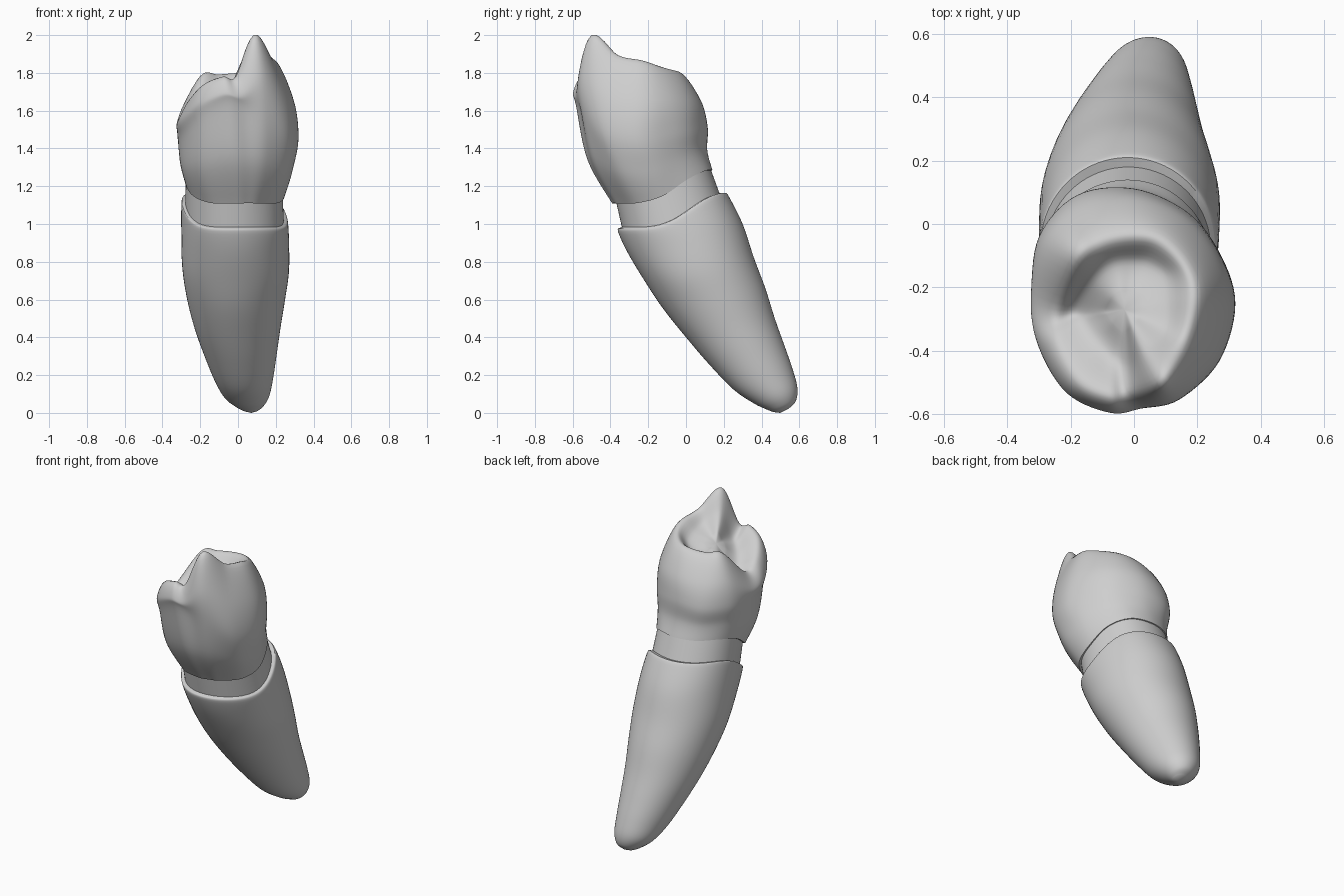
import bpy
import bmesh
import math
from mathutils import Vector

cube = bpy.data.objects.get("Cube")
if cube:
    bpy.data.objects.remove(cube, do_unlink=True)

grey = bpy.data.materials.new("plain_grey")
grey.use_nodes = True
COLOUR = (0.62, 0.62, 0.62, 1)
grey.diffuse_color = COLOUR
grey.node_tree.nodes["Principled BSDF"].inputs["Base Color"].default_value = COLOUR


def spline(points, steps, closed):
    """Smooth curve through the points."""
    n = len(points)
    pick = (lambda i: points[i % n]) if closed else (lambda i: points[max(0, min(n - 1, i))])
    out = []
    for i in range(n if closed else n - 1):
        a, b, c, d = (pick(i + k) for k in (-1, 0, 1, 2))
        for s in range(steps):
            t = s / steps
            out.append(0.5 * (2 * b + (c - a) * t + (2 * a - 5 * b + 4 * c - d) * t**2
                              + (3 * b - a - 3 * c + d) * t**3))
    if not closed:
        out.append(points[-1].copy())
    return out


def oval(front, back, x_range, wave, angles):
    """Tilted oval ring between a front and a back point, each (y, z).
    Wave bends the rim and turns its low point toward +x."""
    ring = []
    for a in angles:
        v = (math.cos(a) + 1) / 2
        t = (math.sin(a) + 1) / 2
        u = math.sin(a - 10 * wave)
        ring.append(Vector((x_range[0] + (x_range[1] - x_range[0]) * v,
                            front[0] + (back[0] - front[0]) * t,
                            front[1] + (back[1] - front[1]) * (u + 1) / 2
                            + wave * math.sin(math.pi * u))))
    return ring


def loft(name, rings, around, along, lip=0, tip=None):
    """Skin the rings; lip folds the first one inward, tip closes the last."""
    rings = [spline(r, around, True) for r in rings]
    columns = [spline(list(c), along, False) for c in zip(*rings)]
    rows = [list(r) for r in zip(*columns)]
    if lip:
        centre = sum(rows[0], Vector()) / len(rows[0])
        rows.insert(0, [p.lerp(centre, lip) for p in rows[0]])
    bm = bmesh.new()
    grid = [[bm.verts.new(p) for p in row] for row in rows]
    n = len(grid[0])
    for low, high in zip(grid, grid[1:]):
        for i in range(n):
            j = (i + 1) % n
            bm.faces.new((low[i], low[j], high[j], high[i]))
    if tip:
        end = bm.verts.new(tip)
        for i in range(n):
            bm.faces.new((grid[-1][i], grid[-1][(i + 1) % n], end))
    bmesh.ops.recalc_face_normals(bm, faces=bm.faces)
    mesh = bpy.data.meshes.new(name)
    bm.to_mesh(mesh)
    bm.free()
    mesh.materials.append(grey)
    obj = bpy.data.objects.new(name, mesh)
    bpy.context.collection.objects.link(obj)
    bpy.ops.object.select_all(action='DESELECT')
    obj.select_set(True)
    bpy.context.view_layer.objects.active = obj
    bpy.ops.object.shade_smooth_by_angle(angle=math.radians(50))
    return obj


# Root: tilted ovals shrinking toward the leaning tip
circle = [math.tau * i / 24 for i in range(24)]
root_rows = [
    ((-.35, .98), (.21, 1.165), (-.295, .255), .03),
    ((-.36, .96), (.23, 1.14), (-.30, .265), .03),
    ((-.31, .85), (.30, 1.0), (-.30, .27), .015),
    ((-.22, .70), (.36, .82), (-.295, .27), .01),
    ((-.12, .55), (.42, .66), (-.27, .25), 0),
    ((0, .40), (.47, .50), (-.23, .225), 0),
    ((.12, .26), (.52, .36), (-.18, .205), 0),
    ((.25, .125), (.565, .23), (-.125, .185), 0),
    ((.36, .05), (.59, .13), (-.075, .165), 0),
    ((.43, .017), (.58, .06), (-.015, .135), 0),
    ((.465, .004), (.54, .02), (.03, .105), 0),
]
loft("root", [oval(*r, circle) for r in root_rows], 3, 5, lip=.15, tip=(.07, .5, 0))

# Neck: narrow band between root and crown
neck_rows = [((-.375, 1.14), (.12, 1.32), (-.275, .235), .03),
             ((-.325, .92), (.20, 1.10), (-.28, .245), .03)]
loft("neck", [oval(*r, circle) for r in neck_rows], 3, 4)

# Crown: control points run anticlockwise from the +x side
turns = [math.radians(a) for a in (0, 30, 60, 90, 120, 150, 180, 210, 240, 270, 285, 300, 330)]
base = oval((-.39, 1.11), (.14, 1.285), (-.285, .245), .03, turns)
widest = [Vector(p) for p in (
    (.32, -.25, 1.45), (.27, -.09, 1.48), (.17, .035, 1.5), (0, .11, 1.52), (-.18, .09, 1.5),
    (-.30, -.04, 1.5), (-.32, -.22, 1.47), (-.285, -.38, 1.47), (-.2, -.52, 1.55),
    (-.06, -.58, 1.62), (.04, -.56, 1.6), (.15, -.54, 1.58), (.27, -.43, 1.48))]
crest = [Vector(p) for p in (
    (.2, -.23, 1.86), (.17, -.13, 1.83), (.09, -.05, 1.81), (0, -.03, 1.8), (-.11, -.05, 1.79),
    (-.19, -.11, 1.79), (-.25, -.27, 1.62), (-.25, -.37, 1.66), (-.18, -.49, 1.74),
    (-.08, -.54, 1.78), (-.01, -.535, 1.78), (.09, -.5, 2.0), (.17, -.37, 1.89))]
basin = [Vector(p) for p in (
    (.11, -.24, 1.8), (.1, -.17, 1.77), (.05, -.13, 1.74), (0, -.12, 1.73), (-.07, -.13, 1.73),
    (-.13, -.18, 1.7), (-.18, -.27, 1.61), (-.16, -.31, 1.63), (-.12, -.37, 1.67),
    (-.07, -.42, 1.7), (-.02, -.44, 1.74), (.03, -.4, 1.88), (.1, -.33, 1.83))]
pit = Vector((-.03, -.27, 1.75))


def between(low, high, t, push, front_push):
    """Ring between two others, swollen outward, more so at the front."""
    ring = []
    for a, b in zip(low, high):
        p = a.lerp(b, t)
        out = Vector((p.x, p.y + .25, 0)).normalized()
        ring.append(p + out * (push - front_push * out.y))
    return ring


crown_rings = [base, between(base, widest, .45, .015, .03), widest,
               between(widest, crest, .5, .035, 0), crest, basin,
               [p.lerp(pit, .6) for p in basin]]
loft("crown", crown_rings, 7, 7, lip=.12, tip=pit)
